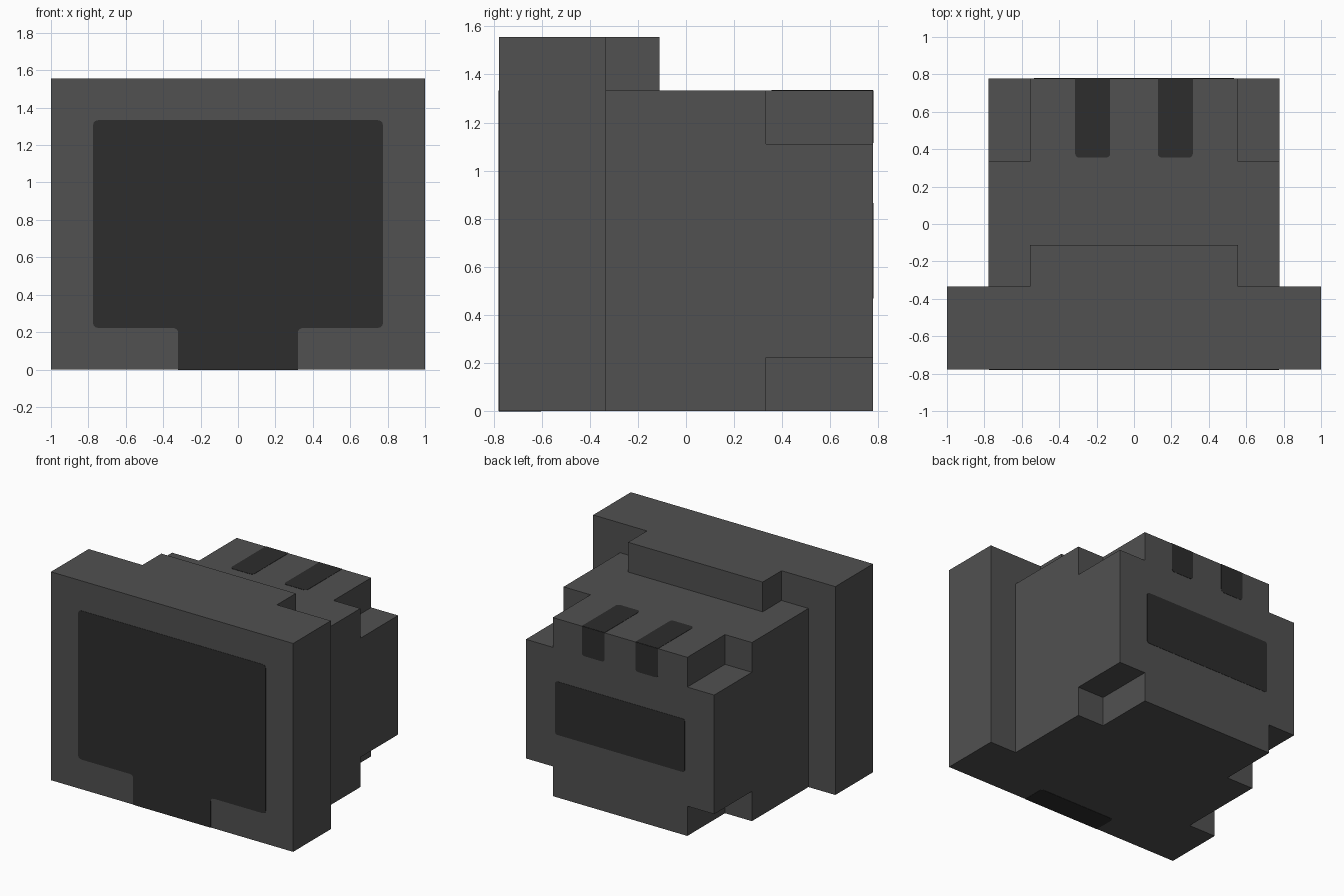
import bpy
import bmesh
from mathutils import Vector

cube = bpy.data.objects.get("Cube")
if cube:
    bpy.data.objects.remove(cube, do_unlink=True)

U = 2 / 9          # block unit: the whole shape sits on a 9-unit grid
T = 0.002          # thickness of the dark panels
X, Y, Z = Vector((1, 0, 0)), Vector((0, 1, 0)), Vector((0, 0, 1))


def material(name, value):
    m = bpy.data.materials.new(name)
    m.use_nodes = True
    color = (value, value, value, 1)
    m.diffuse_color = color
    bsdf = m.node_tree.nodes["Principled BSDF"]
    bsdf.inputs["Base Color"].default_value = color
    bsdf.inputs["Roughness"].default_value = 0.8
    return m


CASING = material("casing grey", 0.082)
DARK = material("panel dark grey", 0.026)


def prism(name, outline, origin, u, v, depth, mat):
    """Extrude a 2D outline, drawn along u and v, by depth along u x v."""
    normal = u.cross(v)
    bm = bmesh.new()
    face = bm.faces.new([bm.verts.new(origin + u * a + v * b) for a, b in outline])
    grown = bmesh.ops.extrude_face_region(bm, geom=[face], use_keep_orig=True)
    moved = [g for g in grown["geom"] if isinstance(g, bmesh.types.BMVert)]
    bmesh.ops.translate(bm, verts=moved, vec=normal * depth)
    bmesh.ops.recalc_face_normals(bm, faces=bm.faces)
    mesh = bpy.data.meshes.new(name)
    bm.to_mesh(mesh)
    bm.free()
    mesh.materials.append(mat)
    obj = bpy.data.objects.new(name, mesh)
    bpy.context.collection.objects.link(obj)
    return obj


def rect(x0, x1, y0, y1):
    return [(x0, y0), (x1, y0), (x1, y1), (x0, y1)]


def rounded(points, steps=4):
    """Round each corner (x, y, radius) of an outline; radius 0 stays square."""
    out = []
    for i, (x, y, r) in enumerate(points):
        p = Vector((x, y))
        if r == 0:
            out.append((x, y))
            continue
        a = p + (Vector(points[i - 1][:2]) - p).normalized() * r
        b = p + (Vector(points[(i + 1) % len(points)][:2]) - p).normalized() * r
        for k in range(steps + 1):
            t = k / steps
            q = a * (1 - t) ** 2 + p * (2 * t * (1 - t)) + b * t ** 2
            out.append((q.x, q.y))
    return out


def block(name, outline, y0, y1):
    """Casing block: front outline in x and z, running from y0 back to y1."""
    return prism(name, outline, Y * y1, X, Z, y1 - y0, CASING)


# Casing: wide front frame, raised step behind it, body, and notched rear
block("front_frame", rect(-1, 1, 0, 7 * U), -3.5 * U, -1.5 * U)
block("top_step", rect(-2.5 * U, 2.5 * U, 6 * U, 7 * U), -1.5 * U, -0.5 * U)
block("body", rect(-3.5 * U, 3.5 * U, 0, 6 * U), -1.5 * U, 1.5 * U)
half = [(2.5, 0), (2.5, 1), (3.5, 1), (3.5, 5), (2.5, 5), (2.5, 6)]
cross = half + [(-x, z) for x, z in reversed(half)]
block("notched_rear", [(x * U, z * U) for x, z in cross], 1.5 * U, 3.5 * U)

# Front screen with a stem that reaches the lower edge
R = 0.03
half = [(0.32, 0, 0), (0.32, U, R), (0.775, U, R), (0.775, 6 * U, R)]
screen = half + [(-x, z, r) for x, z, r in reversed(half)]
prism("front_screen", rounded(screen), Y * (-3.5 * U), X, Z, T, DARK)

# Stem wraps under the frame
y0 = -3.5 * U
stem = [(-0.32, y0, 0), (-0.32, y0 + 0.175, R), (0.32, y0 + 0.175, R), (0.32, y0, 0)]
prism("screen_stem_underside", rounded(stem), Vector(), X, Y, -T, DARK)

# Rear panel
a, z0, z1 = 0.535, 0.468, 0.866
panel = [(-a, z0, 0.02), (a, z0, 0.02), (a, z1, 0.02), (-a, z1, 0.02)]
prism("rear_panel", rounded(panel), Y * (3.5 * U), X, Z, -T, DARK)

# Two vent stripes that fold over the top rear edge
for side, s in (("left", 1), ("right", -1)):
    x0, x1 = s * 0.127, s * 0.315
    top = [(x0, 3.5 * U, 0), (x0, 0.355, 0.025), (x1, 0.355, 0.025), (x1, 3.5 * U, 0)]
    prism(side + "_vent_top", rounded(top), Z * (6 * U), X, Y, T, DARK)
    back = [(x0, 6 * U, 0), (x0, 1.115, 0.025), (x1, 1.115, 0.025), (x1, 6 * U, 0)]
    prism(side + "_vent_back", rounded(back), Y * (3.5 * U), X, Z, -T, DARK)
